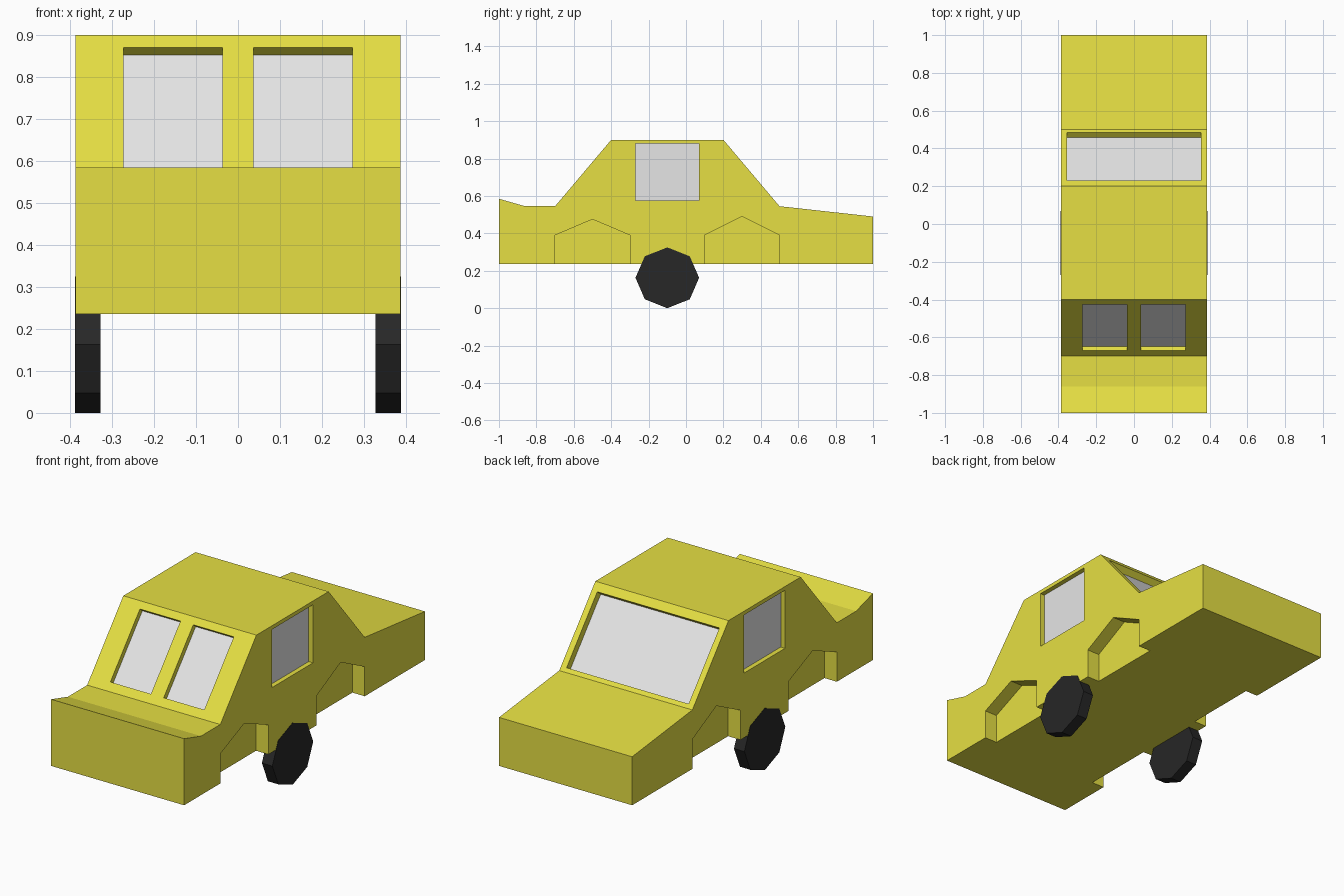
import bpy, bmesh, math
from mathutils import Vector, Matrix

if "Cube" in bpy.data.objects:
    bpy.data.objects.remove(bpy.data.objects["Cube"])


def material(name, rgb):
    m = bpy.data.materials.new(name)
    m.diffuse_color = (*rgb, 1)
    m.use_nodes = True
    m.node_tree.nodes["Principled BSDF"].inputs["Base Color"].default_value = m.diffuse_color
    return m


PAINT = material("yellow paint", (0.79, 0.74, 0.056))
GLASS = material("grey glass", (0.79, 0.79, 0.79))
RUBBER = material("black rubber", (0.02, 0.02, 0.02))
W = 0.387  # half width of the body


def prism(bm, pts, sweep, end_mat=0):
    """Sweep a polygon along a vector; the far cap gets end_mat."""
    a = [bm.verts.new(p) for p in pts]
    b = [bm.verts.new(Vector(p) + Vector(sweep)) for p in pts]
    bm.faces.new(a)
    bm.faces.new(b).material_index = end_mat
    for i in range(len(a)):
        j = (i + 1) % len(a)
        bm.faces.new((a[i], a[j], b[j], b[i]))


def make(name, bm, mats):
    bmesh.ops.recalc_face_normals(bm, faces=bm.faces)
    me = bpy.data.meshes.new(name)
    bm.to_mesh(me)
    bm.free()
    for m in mats:
        me.materials.append(m)
    ob = bpy.data.objects.new(name, me)
    bpy.context.collection.objects.link(ob)
    return ob


def pocket(bm, pts, inward, depth, mat=1):
    """Cutter for a recess whose floor lies at the given depth."""
    n = Vector(inward).normalized()
    prism(bm, [Vector(p) - n * 0.02 for p in pts], n * (depth + 0.02), mat)


# body: side profile swept across the width
profile = [(-1, 0.235), (-1, 0.585), (-0.86, 0.545), (-0.7, 0.545), (-0.4, 0.9),
           (0.2, 0.9), (0.5, 0.545), (1, 0.49), (1, 0.235)]
bm = bmesh.new()
prism(bm, [(-W, y, z) for y, z in profile], (2 * W, 0, 0))
body = make("car_body", bm, [PAINT, GLASS])


def slope_rect(x0, x1, y0, y1, side):
    """Rectangle on the sloping front (side -1) or rear (side 1) of the cabin."""
    top = -0.4 if side < 0 else 0.2

    def z(y):
        return 0.9 - abs(y - top) * 0.355 / 0.3
    return [(x0, y0, z(y0)), (x1, y0, z(y0)), (x1, y1, z(y1)), (x0, y1, z(y1))]


# windows and wheel arches
bm = bmesh.new()
for s in (-1, 1):
    pocket(bm, slope_rect(s * 0.037, s * 0.273, -0.67, -0.425, -1), (0, 0.355, -0.3), 0.027)
    pocket(bm, [(s * W, y, z) for y, z in
                ((-0.27, 0.575), (0.07, 0.575), (0.07, 0.88), (-0.27, 0.88))], (-s, 0, 0), 0.025)
    for cy, peak in ((-0.5, 0.475), (0.3, 0.49)):
        arch = [(-0.2, 0.15), (-0.2, 0.39), (0, peak), (0.2, 0.39), (0.2, 0.15)]
        pocket(bm, [(s * W, cy + y, z) for y, z in arch], (-s, 0, 0), 0.072, 0)
pocket(bm, slope_rect(-0.355, 0.355, 0.23, 0.485, 1), (0, -0.355, -0.3), 0.037)
cutter = make("recess_cutter", bm, [PAINT, GLASS])
cutter.hide_render = True

mod = body.modifiers.new("recesses", 'BOOLEAN')
mod.operation = 'DIFFERENCE'
mod.solver = 'EXACT'
mod.object = cutter
bpy.context.view_layer.objects.active = body
bpy.ops.object.modifier_apply(modifier=mod.name)
bpy.data.objects.remove(cutter)

# two octagonal wheels
for s, name in ((-1, "left_wheel"), (1, "right_wheel")):
    bm = bmesh.new()
    ring = [(s * 0.328, -0.1 + 0.17 * math.sin(i * math.pi / 4),
             0.1625 + 0.1625 * math.cos(i * math.pi / 4)) for i in range(8)]
    prism(bm, ring, (s * 0.0605, 0, 0))
    make(name, bm, [RUBBER])
